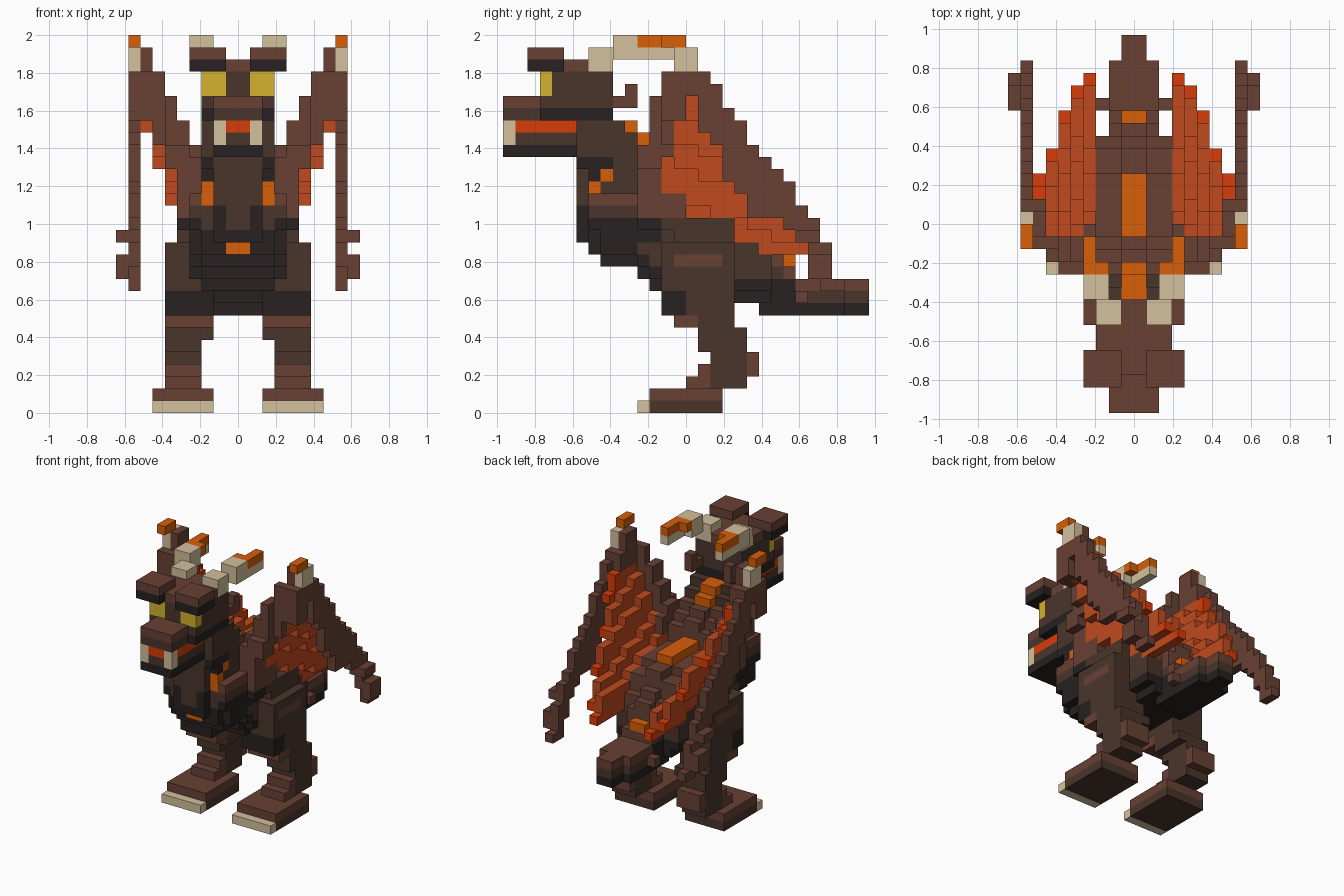
import bpy
import bmesh

cube = bpy.data.objects.get("Cube")
if cube:
    bpy.data.objects.remove(cube, do_unlink=True)

UNIT = 2 / 31  # edge of one block


def srgb(*rgb):
    return [((c / 255 + 0.055) / 1.055) ** 2.4 for c in rgb] + [1]


PALETTE = {
    "red_brown": srgb(104, 64, 52),
    "dark_brown": srgb(74, 53, 43),
    "near_black": srgb(40, 33, 33),
    "membrane_red": srgb(192, 74, 30),
    "bright_red": srgb(215, 60, 8),
    "orange": srgb(217, 95, 8),
    "yellow": srgb(212, 178, 46),
    "bone": srgb(212, 192, 157),
}
MATERIALS = {}
for name, colour in PALETTE.items():
    mat = bpy.data.materials.new(name)
    mat.use_nodes = True
    mat.diffuse_color = colour
    mat.node_tree.nodes["Principled BSDF"].inputs["Base Color"].default_value = colour
    MATERIALS[name] = mat
SLOTS = list(MATERIALS)

cells = {}  # block position -> (part, colour)


def box(part, colour, xs, ys, zs):
    """Fill a block range and its mirror image across x = 0."""
    for x in range(*xs):
        for y in range(*ys):
            for z in range(*zs):
                cells[x, y, z] = cells[-1 - x, y, z] = (part, colour)


def torso_half_width(y, z, top, bottom):
    if y == -9 or y >= 7:
        return 2
    if (y < -4 and z >= 18) or (y == -8 and z < 15):
        return 3
    if z >= top - 2 or z == bottom:
        return 3
    return 5 if -4 <= y < 4 and 15 <= z < 20 else 4


# Torso: rounded chest, a flat saddle behind the neck, then a fall to the tail
back = [21, 21, 21, 23, 23, 22, 21, 20, 18, 18, 18, 18, 18, 17, 17, 15, 14, 12]
belly = [14, 13, 12, 12, 12, 11, 10, 10, 10] + [9] * 9
for y, top, bottom in zip(range(-9, 9), back, belly):
    for z in range(bottom, top):
        half = torso_half_width(y, z, top, bottom)
        colour = "dark_brown"
        if z >= top - 2 and y > -5:
            colour = "red_brown"
        elif z < bottom + (1 if y == -9 else 2):
            colour = "near_black"
        box("torso", colour, (0, half), (y, y + 1), (z, z + 1))
        if half > 3 and y < -2 and z in (14, 15):
            box("torso", "near_black", (3, half), (y, y + 1), (z, z + 1))
        if half > 3 and y < -4 and z == 17:
            box("torso", "red_brown", (3, half), (y, y + 1), (z, z + 1))
    # Ridge along the spine
    if y >= -4:
        plate = "orange" if y in (-4, 8) or -1 <= y < 4 else "red_brown"
        box("spine_ridge", plate, (0, 1), (y, y + 1), (top, top + 1))
box("chest_edge", "near_black", (1, 2), (-9, -8), (15, 17))
box("throat", "near_black", (2, 3), (-9, -6), (20, 21))
box("chest_marks", "orange", (2, 3), (-8, -7), (17, 19))
box("chest_marks", "orange", (2, 3), (-7, -6), (19, 20))
box("chest_marks", "near_black", (2, 3), (-8, -7), (19, 20))
box("belly_mark", "orange", (0, 1), (-8, -7), (13, 14))
box("shoulder", "red_brown", (3, 5), (-4, 0), (16, 21))

# Tail
box("tail", "near_black", (0, 2), (6, 13), (8, 9))
box("tail", "near_black", (0, 2), (6, 9), (9, 11))
box("tail", "dark_brown", (0, 2), (9, 13), (9, 10))
box("tail", "red_brown", (0, 2), (9, 13), (10, 11))
box("tail", "near_black", (0, 1), (13, 15), (8, 9))
box("tail", "dark_brown", (0, 1), (13, 15), (9, 10))
box("tail", "red_brown", (0, 1), (13, 15), (10, 11))
box("tail", "red_brown", (2, 3), (9, 10), (9, 10))

# Head
box("head", "dark_brown", (0, 3), (-9, -5), (21, 24))
box("head", "near_black", (0, 3), (-12, -6), (24, 25))
box("head", "dark_brown", (0, 3), (-12, -6), (25, 26))
box("head", "dark_brown", (0, 3), (-11, -6), (26, 28))
box("head", "dark_brown", (0, 1), (-12, -11), (26, 28))
box("head", "red_brown", (0, 3), (-10, -6), (28, 29))
box("head", "red_brown", (0, 1), (-12, -10), (28, 29))
box("eyes", "yellow", (1, 3), (-12, -11), (26, 28))
box("neck_plate", "orange", (0, 1), (-6, -4), (23, 24))
box("ears", "red_brown", (2, 3), (-6, -4), (25, 26))
box("ears", "red_brown", (2, 3), (-5, -4), (26, 27))

# Brows
box("brows", "near_black", (1, 4), (-13, -10), (28, 29))
box("brows", "red_brown", (1, 4), (-13, -10), (29, 30))

# Muzzle, mouth and fangs, stacked upward from the jaw
layers = ["near_black", "dark_brown", "bright_red", "dark_brown", "red_brown"]
for z, colour in enumerate(layers, 21):
    box("muzzle", colour, (0, 2), (-15, -12 if z > 23 else -9), (z, z + 1))
box("fangs", "bone", (1, 2), (-15, -14), (22, 24))

# Horns
box("horns", "bone", (1, 3), (-8, -6), (28, 30))
box("horns", "bone", (2, 4), (-6, -4), (29, 31))
box("horns", "bone", (3, 4), (-4, -1), (29, 30))
box("horns", "orange", (2, 4), (-4, -3), (30, 31))
box("horns", "orange", (3, 4), (-3, -1), (30, 31))

# Legs and feet
box("thighs", "dark_brown", (2, 6), (-2, 4), (8, 14))
box("thighs", "near_black", (2, 6), (-2, 0), (8, 10))
box("thighs", "red_brown", (5, 6), (-1, 3), (12, 13))
box("thighs", "dark_brown", (2, 5), (-1, 4), (14, 16))
box("shins", "red_brown", (2, 6), (-1, 1), (7, 8))
box("shins", "dark_brown", (2, 6), (1, 4), (7, 8))
box("shins", "dark_brown", (2, 6), (1, 5), (6, 7))
box("shins", "dark_brown", (3, 6), (1, 5), (5, 6))
box("shins", "dark_brown", (3, 6), (2, 5), (2, 5))
box("shins", "red_brown", (3, 6), (5, 6), (3, 5))
box("shins", "red_brown", (3, 6), (0, 2), (2, 3))
box("shins", "red_brown", (3, 6), (1, 2), (3, 4))
box("feet", "dark_brown", (2, 7), (-3, 3), (0, 1))
box("feet", "red_brown", (2, 7), (-3, 3), (1, 2))
box("toes", "bone", (2, 7), (-4, -3), (0, 1))

# Wing membrane: a thin sheet falling inward and backward (end, low, level run)
edges = {3: (12, 13, 3), 4: (11, 14, 1), 5: (9, 17, 0), 6: (6, 20, 0), 7: (4, 23, 0)}
for x, (end, low, level) in edges.items():
    for y in range(-2, end):
        rear = y == end - 1
        z = int(low + max(0, end - 1 - level - y) * 0.4)
        tint = "bright_red" if rear or (x == 7 and y == end - 2) else "membrane_red"
        box("wing_membrane", tint, (x, x + 1), (y, y + 1), (z, z + (1 if rear else 3)))

# Wing arm rising outward from the shoulder
arm = {3: (18, 22), 4: (19, 24), 5: (20, 26), 6: (22, 28), 7: (24, 28), 8: (24, 28)}
for x, (low, high) in arm.items():
    for z in range(low, high):
        front = -2 if x > 5 else -4 if x > 3 and z < 22 else -3
        rear = 0 if x == 8 else -2 if z < 21 else -1
        box("wing_arm", "red_brown", (x, x + 1), (front, rear), (z, z + 1))
box("wing_arm", "red_brown", (7, 8), (-1, 2), (26, 28))
box("wing_arm", "red_brown", (7, 8), (-1, 1), (28, 30))

# Wing finger stepping down behind, with its hand
tops = [28, 28, 27, 25, 24, 22, 21, 20, 19, 17, 16, 13]
depths = [2, 5, 5, 6, 6, 6, 5, 4, 4, 3, 3, 3]
for y, (top, depth) in enumerate(zip(tops, depths)):
    box("wing_finger", "red_brown", (8, 9), (y, y + 1), (top - depth, top))
box("wing_finger", "red_brown", (8, 9), (10, 12), (12, 14))
box("wing_finger", "red_brown", (8, 9), (11, 13), (10, 11))
box("wing_claws", "red_brown", (9, 10), (9, 11), (14, 15))
box("wing_claws", "red_brown", (9, 10), (10, 12), (11, 13))

# Wing tips
box("wing_tips", "bone", (8, 9), (-1, 1), (28, 30))
box("wing_tips", "orange", (8, 9), (-2, 0), (30, 31))


def build(part):
    """Make one mesh from the exposed block faces of a part."""
    bm = bmesh.new()
    verts = {}

    def corner(p):
        if p not in verts:
            verts[p] = bm.verts.new([c * UNIT for c in p])
        return verts[p]

    for pos, (owner, colour) in cells.items():
        if owner != part:
            continue
        for axis in range(3):
            u, v = (axis + 1) % 3, (axis + 2) % 3
            for side in (0, 1):
                beside = list(pos)
                beside[axis] += 2 * side - 1
                if tuple(beside) in cells:
                    continue
                loop = []
                for du, dv in ((0, 0), (1, 0), (1, 1), (0, 1)):
                    p = list(pos)
                    p[axis] += side
                    p[u] += du
                    p[v] += dv
                    loop.append(corner(tuple(p)))
                face = bm.faces.new(loop if side else loop[::-1])
                face.material_index = SLOTS.index(colour)
    mesh = bpy.data.meshes.new(part)
    for mat in MATERIALS.values():
        mesh.materials.append(mat)
    bm.to_mesh(mesh)
    bm.free()
    bpy.context.collection.objects.link(bpy.data.objects.new(part, mesh))


for part in sorted({owner for owner, _ in cells.values()}):
    build(part)
